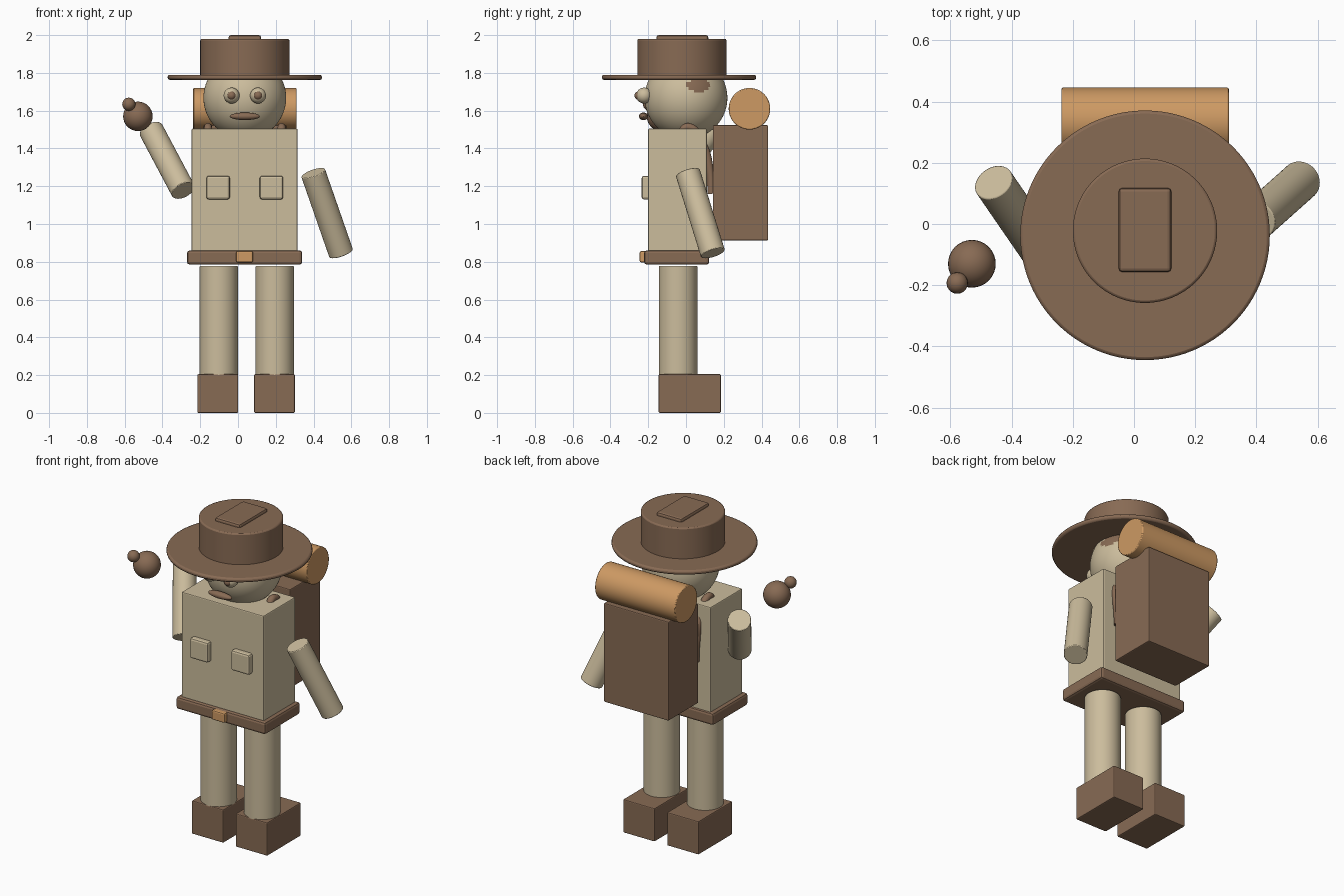
import bpy, math
from mathutils import Vector

if "Cube" in bpy.data.objects:
    bpy.data.objects.remove(bpy.data.objects["Cube"])

CX = 0.036  # body centre line


def material(name, rgb):
    m = bpy.data.materials.new(name)
    m.diffuse_color = (*rgb, 1)
    m.use_nodes = True
    m.node_tree.nodes["Principled BSDF"].inputs["Base Color"].default_value = m.diffuse_color
    return m


KHAKI = material("khaki", (0.60, 0.505, 0.335))
BROWN = material("brown leather", (0.245, 0.145, 0.088))
ORANGE = material("orange tan", (0.61, 0.32, 0.125))


def finish(name, mat, bevel=0.0, smooth=True):
    o = bpy.context.object
    o.name = name
    o.data.materials.append(mat)
    if smooth:
        bpy.ops.object.shade_smooth_by_angle(angle=math.radians(35))
    if bevel:
        b = o.modifiers.new("rounded edges", "BEVEL")
        b.width, b.segments, b.limit_method = bevel, 2, "ANGLE"
    return o


def box(name, lo, hi, mat, bevel=0.006):
    lo, hi = Vector(lo), Vector(hi)
    bpy.ops.mesh.primitive_cube_add(size=1, location=(lo + hi) / 2)
    bpy.context.object.scale = hi - lo
    bpy.ops.object.transform_apply(location=False, rotation=False, scale=True)
    return finish(name, mat, bevel, smooth=False)


def rod(name, a, b, r, mat, bevel=0.004, sides=48):
    a, b = Vector(a), Vector(b)
    bpy.ops.mesh.primitive_cylinder_add(
        vertices=sides, radius=r, depth=(b - a).length, location=(a + b) / 2,
        rotation=(b - a).to_track_quat("Z", "Y").to_euler())
    return finish(name, mat, bevel)


def ball(name, c, r, mat, scale=(1, 1, 1), seg=32):
    bpy.ops.mesh.primitive_uv_sphere_add(segments=seg, ring_count=seg // 2, radius=r, location=c)
    bpy.context.object.scale = scale
    bpy.ops.object.transform_apply(location=False, rotation=False, scale=True)
    return finish(name, mat)


# Legs, boots, pockets, eyes and straps come in pairs about the centre line
for side, s in (("left", -1), ("right", 1)):
    x = CX + 0.01 + s * 0.148
    rod(side + "_leg", (x, -0.042, 0.19), (x, -0.042, 0.777), 0.102, KHAKI)
    x = CX + 0.007 + s * 0.15
    box(side + "_boot", (x - 0.108, -0.145, 0), (x + 0.108, 0.185, 0.205), BROWN)
    x = CX + s * 0.141
    box(side + "_pocket", (x - 0.062, -0.235, 1.13), (x + 0.062, -0.19, 1.255), KHAKI, 0.012)
    x = CX + s * 0.07
    ball(side + "_eye", (x, -0.222, 1.68), 0.042, KHAKI)
    ball(side + "_pupil", (x, -0.25, 1.68), 0.023, BROWN, seg=20)

    # Shoulder strap: a bent tube from shoulder to pack
    cu = bpy.data.curves.new(side + "_strap", "CURVE")
    cu.dimensions, cu.bevel_depth, cu.bevel_resolution = "3D", 0.022, 3
    cu.use_fill_caps = True
    sp = cu.splines.new("BEZIER")
    pts = [(-0.03, 1.48), (0.01, 1.513), (0.085, 1.43), (0.128, 1.27), (0.135, 1.16)]
    sp.bezier_points.add(len(pts) - 1)
    for bp, (y, z) in zip(sp.bezier_points, pts):
        bp.co = (CX + s * 0.195, y, z)
        bp.handle_left_type = bp.handle_right_type = "AUTO"
    strap = bpy.data.objects.new(side + "_strap", cu)
    cu.materials.append(BROWN)
    bpy.context.collection.objects.link(strap)

# Torso, belt and buckle
box("torso", (-0.245, -0.20, 0.84), (0.315, 0.11, 1.505), KHAKI)
box("belt", (-0.27, -0.222, 0.785), (0.34, 0.123, 0.86), BROWN, 0.014)
box("buckle", (-0.01, -0.245, 0.797), (0.08, -0.2, 0.856), ORANGE, 0.008)

# Arms, raised hand and thumb
rod("left_arm", (-0.29, -0.11, 1.177), (-0.46, 0.137, 1.497), 0.066, KHAKI)
rod("right_arm", (0.398, 0.01, 1.27), (0.546, 0.142, 0.845), 0.066, KHAKI)
ball("hand", (-0.53, -0.13, 1.57), 0.078, BROWN)
ball("thumb", (-0.578, -0.193, 1.634), 0.035, BROWN, seg=20)

# Head with a patch of hair at each temple
head_z = 1.668
head = ball("head", (CX, 0, head_z), 0.219, KHAKI, seg=96)
head.data.materials.append(BROWN)
for p in head.data.polygons:
    x, y, z = p.center
    if abs(x) > 0.1 and ((y - 0.066) / 0.066) ** 2 + ((z + head_z - 1.733) / 0.032) ** 2 < 1:
        p.material_index = 1
ball("mouth", (CX, -0.225, 1.57), 0.08, BROWN, (1, 0.3, 0.25))

# Hat
rod("hat_brim", (CX, -0.037, 1.763), (CX, -0.037, 1.79), 0.408, BROWN, 0.01, 96)
rod("hat_crown", (CX, -0.022, 1.77), (CX, -0.022, 1.98), 0.236, BROWN, 0.008, 96)
box("hat_top_plate", (-0.05, -0.157, 1.96), (0.122, 0.118, 2.0), BROWN, 0.012)

# Backpack and bedroll
box("backpack", (-0.185, 0.142, 0.913), (0.257, 0.435, 1.523), BROWN)
rod("bedroll", (-0.237, 0.336, 1.61), (0.31, 0.336, 1.61), 0.11, ORANGE, 0.005, 64)
